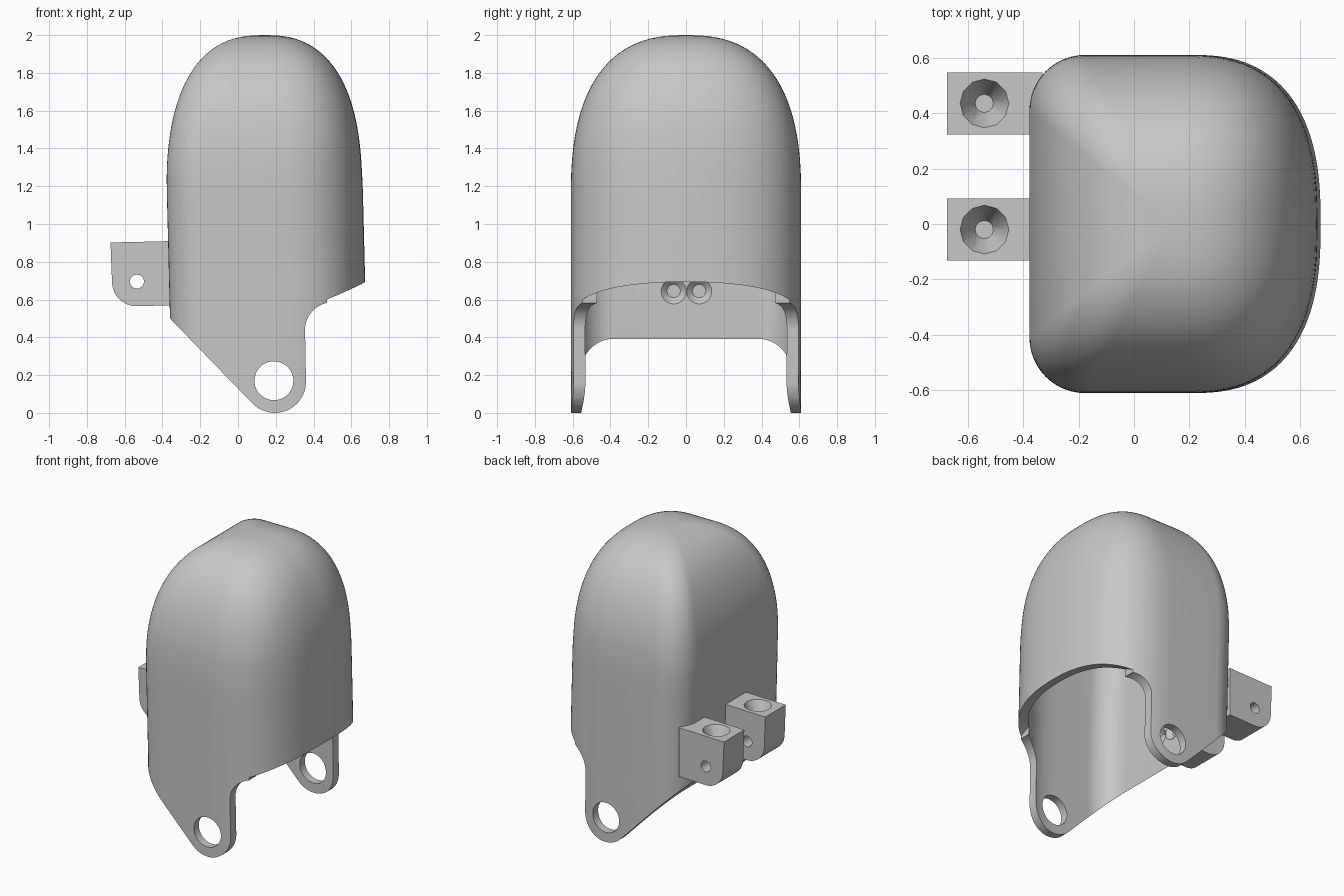
import bpy, bmesh, math
from mathutils import Matrix, Vector

if "Cube" in bpy.data.objects:
    bpy.data.objects.remove(bpy.data.objects["Cube"], do_unlink=True)

COLOUR = (0.57, 0.57, 0.57, 1)
grey = bpy.data.materials.new("plain grey")
grey.use_nodes = True
grey.diffuse_color = COLOUR
grey.node_tree.nodes["Principled BSDF"].inputs["Base Color"].default_value = COLOUR


def finish(bm, name):
    bmesh.ops.recalc_face_normals(bm, faces=bm.faces)
    mesh = bpy.data.meshes.new(name)
    bm.to_mesh(mesh)
    bm.free()
    mesh.materials.append(grey)
    ob = bpy.data.objects.new(name, mesh)
    bpy.context.scene.collection.objects.link(ob)
    return ob


def outline(back, front, half, corner, split, power=2.55):
    """Plan section: small round corners at the back, one broad curve in front."""
    pts = []
    for i in range(33):
        t = math.pi / 2 * i / 32
        pts.append((split + (front - split) * math.cos(t) ** (2 / power),
                    half * math.sin(t) ** (2 / power)))
    for i in range(13):
        t = math.pi / 2 * (1 + i / 12)
        pts.append((back + corner + corner * math.cos(t), half - corner + corner * math.sin(t)))
    return pts + [(x, -y) for x, y in reversed(pts[1:])]


def dome(name, section, top, spring):
    """Straight walls closing over a rounded crown."""
    bm = bmesh.new()
    centre = 0.16
    levels = [(-0.2, 1), (0.5, 1), (0.9, 1)]
    for i in range(30):
        u = math.sin(math.pi / 2 * i / 30)
        levels.append((spring + (top - spring) * u, (1 - u ** 2.6) ** (1 / 2.5)))
    rings = []
    for z, s in levels:
        lean = 0.02 * (min(max(z, 0.5), 1.3) - 0.5) / 0.8
        rings.append([bm.verts.new((centre + (x - centre) * s - lean, y * s, z)) for x, y in section])
    n = len(section)
    for a, b in zip(rings, rings[1:]):
        for i in range(n):
            j = (i + 1) % n
            bm.faces.new((a[i], a[j], b[j], b[i]))
    tip = bm.verts.new((centre - 0.02, 0, top))
    for i in range(n):
        bm.faces.new((rings[-1][i], rings[-1][(i + 1) % n], tip))
    bm.faces.new(rings[0])
    return finish(bm, name)


def prism(name, pts, axis, start, end):
    """Extrude a side (x, z) outline along y, or a front (y, z) outline along x."""
    bm = bmesh.new()
    place = (lambda p: (p[0], start, p[1])) if axis == "y" else (lambda p: (start, p[0], p[1]))
    face = bm.faces.new([bm.verts.new(place(p)) for p in pts])
    new = bmesh.ops.extrude_face_region(bm, geom=[face])["geom"]
    step = Vector((0, 1, 0) if axis == "y" else (1, 0, 0)) * (end - start)
    bmesh.ops.translate(bm, vec=step, verts=[v for v in new if isinstance(v, bmesh.types.BMVert)])
    return finish(bm, name)


def cone(name, loc, axis, r1, r2, depth, sides=32):
    bm = bmesh.new()
    turn = {"x": Matrix.Rotation(math.pi / 2, 4, "Y"), "y": Matrix.Rotation(math.pi / 2, 4, "X"),
            "z": Matrix.Identity(4)}[axis]
    bmesh.ops.create_cone(bm, cap_ends=True, segments=sides, radius1=r1, radius2=r2, depth=depth,
                          matrix=Matrix.Translation(loc) @ turn)
    return finish(bm, name)


def select_only(ob):
    bpy.ops.object.select_all(action="DESELECT")
    bpy.context.view_layer.objects.active = ob
    ob.select_set(True)


def cut(ob, tool, operation="DIFFERENCE"):
    mod = ob.modifiers.new("cut", "BOOLEAN")
    mod.operation, mod.object, mod.solver = operation, tool, "EXACT"
    select_only(ob)
    bpy.ops.object.modifier_apply(modifier="cut")
    bpy.data.objects.remove(tool, do_unlink=True)


def smooth(ob):
    select_only(ob)
    bpy.ops.object.shade_smooth_by_angle(angle=math.radians(35))


def arc(cx, cz, r, a0, a1, n=16):
    angles = [math.radians(a0 + (a1 - a0) * i / n) for i in range(n + 1)]
    return [(cx + r * math.cos(a), cz + r * math.sin(a)) for a in angles]


# Hollow shell
shell = dome("fingertip_shell", outline(-0.36, 0.678, 0.61, 0.2, 0.2), 2.0, 1.12)
cut(shell, dome("cavity", outline(-0.255, 0.625, 0.555, 0.17, 0.18), 1.92, 1.1))

# Side profile of the hinge ears and sloping back edge
profile = [(-0.7, 2.2), (1, 2.2), (1, 0.592), (0.48, 0.592)]
profile += arc(0.5, 0.44, 0.145, 100, 180)
profile += arc(0.195, 0.165, 0.165, 0, -134)
profile += [(-0.36, 0.5), (-0.7, 0.86)]
cut(shell, prism("side_profile", profile, "y", -1, 1), "INTERSECT")

# Front rim arches up towards the middle
steps = [i / 20 for i in range(-20, 21)]
arch = [(0.6 * t, 0.694 - 0.07 * t * t - 0.06 * t ** 6) for t in steps]
cut(shell, prism("front_arch", arch + [(0.6, 0.3), (-0.6, 0.3)], "x", 0.47, 1))
cut(shell, cone("hinge_hole", (0.19, 0, 0.17), "y", 0.103, 0.103, 3, 48))

# Cord recesses on the inner back wall
for y in (-0.065, 0.07):
    cut(shell, cone("cord_recess", (-0.265, y, 0.645), "x", 0.035, 0.085, 0.05))
smooth(shell)

# Back lugs with a cross hole and a countersunk top
for name, y in (("centre_lug", -0.02), ("side_lug", 0.435)):
    pts = [(-0.33, 0.91), (-0.675, 0.902)] + arc(-0.537, 0.695, 0.13, 180, 270) + [(-0.33, 0.57)]
    lug = prism(name, pts, "y", y - 0.112, y + 0.112)
    cut(lug, cone("cross_hole", (-0.535, y, 0.695), "y", 0.037, 0.037, 1))
    cut(lug, cone("countersink", (-0.54, y, 0.845), "z", 0.033, 0.09, 0.13, 12))
    smooth(lug)
